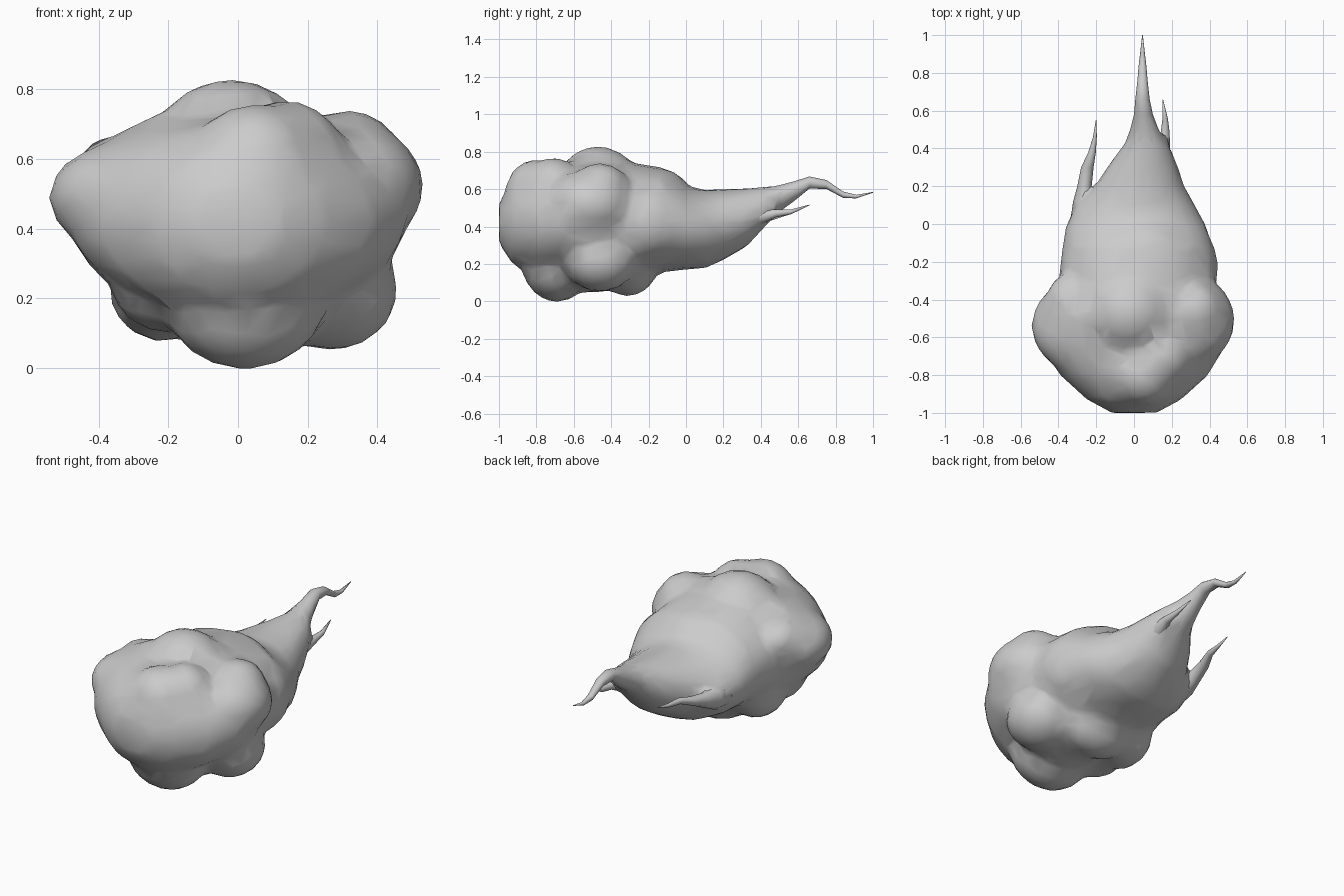
import bpy, bmesh, math
from mathutils import Matrix

grey = bpy.data.materials.new("cloud grey")
grey.diffuse_color = (0.6, 0.6, 0.6, 1)


def loft(bm, rings, sides):
    """Skin elliptical rings (x, y, z, half width, half height) along y."""
    loops = []
    for x, y, z, w, h in rings:
        loops.append([bm.verts.new((x + w * math.cos(a), y, z + h * math.sin(a)))
                      for a in (2 * math.pi * i / sides for i in range(sides))])
    faces = []
    for a, b in zip(loops, loops[1:]):
        for i in range(sides):
            j = (i + 1) % sides
            faces.append(bm.faces.new((a[i], a[j], b[j], b[i])))
    faces += [bm.faces.new(loops[0]), bm.faces.new(loops[-1])]
    bmesh.ops.recalc_face_normals(bm, faces=faces)


def finish(bm, name):
    mesh = bpy.data.meshes.new(name)
    bm.to_mesh(mesh)
    bm.free()
    mesh.materials.append(grey)
    for p in mesh.polygons:
        p.use_smooth = True
    obj = bpy.data.objects.new(name, mesh)
    bpy.context.collection.objects.link(obj)
    return obj


# Wispy tails that curl out behind the cloud
tails = {
    "centre_tail": [(0.05, 0.30, 0.45, 0.17, 0.145), (0.065, 0.42, 0.505, 0.115, 0.105),
                    (0.055, 0.50, 0.55, 0.075, 0.075), (0.05, 0.58, 0.59, 0.05, 0.055),
                    (0.045, 0.66, 0.635, 0.038, 0.034), (0.045, 0.75, 0.625, 0.028, 0.025),
                    (0.045, 0.84, 0.57, 0.02, 0.018), (0.045, 0.91, 0.56, 0.012, 0.01),
                    (0.045, 1.0, 0.583, 0.002, 0.002)],
    "right_tail": [(0.12, 0.28, 0.43, 0.07, 0.07), (0.145, 0.40, 0.455, 0.045, 0.045),
                   (0.165, 0.48, 0.47, 0.024, 0.022), (0.165, 0.56, 0.478, 0.014, 0.014),
                   (0.152, 0.66, 0.515, 0.002, 0.002)],
    "left_tail": [(-0.25, 0.0, 0.38, 0.09, 0.10), (-0.26, 0.12, 0.375, 0.062, 0.07),
                  (-0.262, 0.20, 0.39, 0.038, 0.045), (-0.247, 0.30, 0.42, 0.033, 0.026),
                  (-0.222, 0.38, 0.445, 0.02, 0.018), (-0.207, 0.46, 0.445, 0.01, 0.012),
                  (-0.20, 0.55, 0.465, 0.002, 0.002)],
}

# Main cloud: a teardrop core with round puffs and tail roots, fused into one skin
bm = bmesh.new()
loft(bm, [(0.0, -1.0, 0.42, 0.12, 0.11), (0.0, -0.93, 0.42, 0.25, 0.22),
          (0.0, -0.80, 0.42, 0.395, 0.28), (0.0, -0.65, 0.44, 0.485, 0.29),
          (0.0, -0.50, 0.45, 0.49, 0.32), (0.01, -0.30, 0.43, 0.41, 0.315),
          (0.02, -0.12, 0.435, 0.40, 0.28), (0.01, 0.0, 0.395, 0.37, 0.225),
          (0.01, 0.10, 0.385, 0.315, 0.21), (0.03, 0.20, 0.41, 0.237, 0.19),
          (0.05, 0.33, 0.45, 0.175, 0.155), (0.065, 0.42, 0.505, 0.12, 0.11),
          (0.06, 0.50, 0.545, 0.075, 0.07)], 24)
loft(bm, tails["centre_tail"][:4], 12)
loft(bm, tails["right_tail"][:3], 12)
loft(bm, tails["left_tail"][:3], 12)

# Puffs: centre, then radii
puffs = [
    ((0.05, -0.80, 0.57), (0.19, 0.17, 0.19)),    # upper front
    ((0.14, -0.71, 0.57), (0.18, 0.17, 0.20)),    # upper front, right part
    ((0.0, -0.80, 0.40), (0.28, 0.20, 0.25)),     # nose
    ((-0.02, -0.47, 0.60), (0.24, 0.23, 0.23)),   # crown
    ((0.30, -0.51, 0.52), (0.235, 0.24, 0.19)),   # right cheek
    ((0.32, -0.46, 0.60), (0.15, 0.16, 0.14)),    # right cheek top
    ((-0.28, -0.54, 0.49), (0.265, 0.25, 0.17)),  # left cheek
    ((-0.34, -0.42, 0.555), (0.13, 0.16, 0.115)), # left shoulder
    ((0.02, -0.69, 0.21), (0.24, 0.19, 0.215)),   # chin
    ((0.27, -0.46, 0.225), (0.19, 0.20, 0.175)),  # lower right
    ((-0.20, -0.56, 0.26), (0.17, 0.18, 0.16)),   # lower left
    ((-0.22, -0.37, 0.23), (0.15, 0.19, 0.155)),  # lower left, rear part
    ((0.07, -0.50, 0.21), (0.27, 0.22, 0.165)),   # belly
    ((0.02, -0.31, 0.20), (0.24, 0.16, 0.175)),   # keel
    ((0.05, -0.16, 0.57), (0.25, 0.18, 0.145)),   # back hump
    ((0.30, -0.23, 0.42), (0.145, 0.22, 0.19)),   # right flank
]
for centre, radii in puffs:
    bmesh.ops.create_icosphere(bm, subdivisions=3, radius=1,
                               matrix=Matrix.Translation(centre) @ Matrix.Diagonal((*radii, 1)))
cloud = finish(bm, "cloud_body")
fuse = cloud.modifiers.new("fuse", 'REMESH')
fuse.mode = 'VOXEL'
fuse.voxel_size = 0.02
fuse.use_smooth_shade = True
soften = cloud.modifiers.new("soften", 'SMOOTH')
soften.factor = 0.5
soften.iterations = 14
reduce = cloud.modifiers.new("reduce", 'DECIMATE')
reduce.ratio = 0.07

for name, rings in tails.items():
    bm = bmesh.new()
    loft(bm, rings, 10)
    finish(bm, name)
